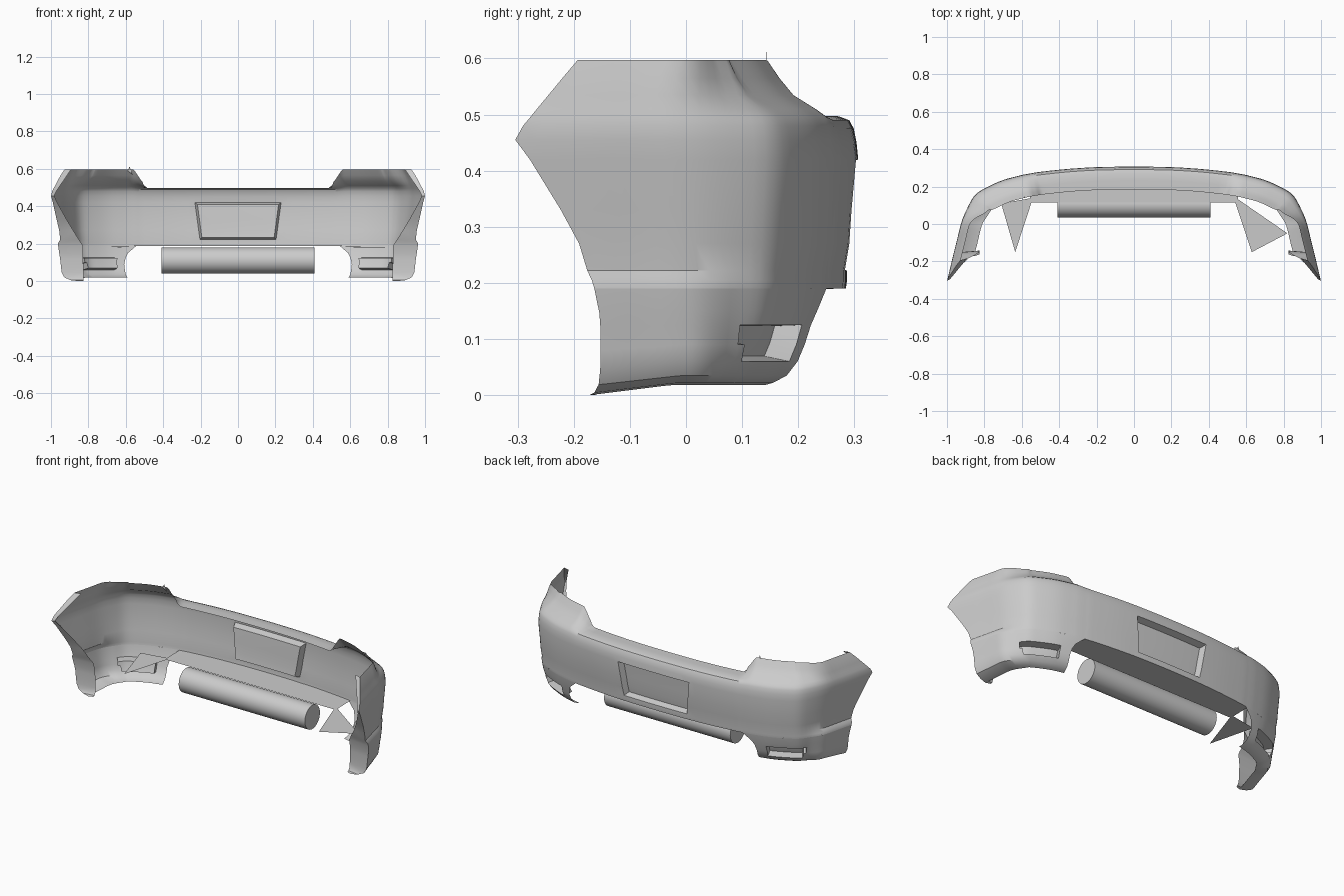
import bpy, bmesh, math
from mathutils import Vector

if "Cube" in bpy.data.objects:
    bpy.data.objects.remove(bpy.data.objects["Cube"])

# Half outline of the bumper seen from above (x, y), centre to wheel arch
PLAN = [(0, .307), (.11, .306), (.22, .303), (.36, .294), (.5, .279), (.545, .272),
        (.585, .265), (.62, .257), (.7, .235), (.78, .2), (.845, .16), (.885, .1),
        (.92, .02), (.945, -.08), (.97, -.18), (1, -.308)]
# Wheel arch edge: z -> y
ARCH = [(0, -.147), (.14, -.15), (.2, -.165), (.28, -.19), (.41, -.27), (.46, -.308),
        (.58, -.2), (.6, -.18)]
# Section rows: z at corner, z at centre, inset at rear, inset at side
UPPER = [(.19, .19, .022, .004), (.205, .205, .02, .006), (.222, .222, .02, .018),
         (.27, .27, .012, .016), (.33, .33, .008, .01), (.42, .42, 0, .003),
         (.455, .45, .003, 0), (.48, .475, .008, .002), (.495, .49, .016, .006),
         (.51, .497, .035, .012), (.535, .498, .075, .02), (.565, .498, .1, .03),
         (.597, .498, .122, .045)]
LOWER = [(.018, .12, .11), (.022, .105, .07), (.035, .08, .035), (.06, .06, .02),
         (.09, .047, .016), (.125, .038, .012), (.15, .03, .008), (.19, .022, .004)]


def lerp_table(tab, v):
    if v <= tab[0][0]:
        return tab[0][1]
    for (a, p), (b, q) in zip(tab, tab[1:]):
        if v <= b:
            return p + (q - p) * (v - a) / (b - a)
    return tab[-1][1]


def smooth(v):
    v = max(0, min(1, v))
    return v * v * (3 - 2 * v)


def plan(t):
    i = max(0, min(len(PLAN) - 2, int(t)))
    f = t - i
    g = lambda k: Vector(PLAN[min(k, len(PLAN) - 1)]) if k >= 0 else Vector((-PLAN[-k][0], PLAN[-k][1]))
    a, b, c, d = g(i - 1), g(i), g(i + 1), g(i + 2)
    m, n = (c - a) / 2, (d - b) / 2
    return ((2*f**3 - 3*f*f + 1) * b + (f**3 - 2*f*f + f) * m
            + (3*f*f - 2*f**3) * c + (f**3 - f*f) * n)


LAST = len(PLAN) - 1
SIDE = sorted((plan(k / 4).y, plan(k / 4).x) for k in range(40, LAST * 4 + 1))


def shell_point(t, z, zc, dr, ds):
    s, t = (-1 if t < 0 else 1), abs(t)
    p = plan(t)
    tan = (plan(min(t + .05, LAST)) - plan(max(t - .05, 0))).normalized()
    inward = Vector((tan.y, -tan.x))
    k = smooth((.2 - p.y) / .25)
    d = dr + (ds - dr) * k
    z = zc + (z - zc) * smooth((p.x - .5) / .09)
    if p.y < .1:
        p.y = .1 + (p.y - .1) * (.1 - lerp_table(ARCH, z)) / .408
        p.x = lerp_table(SIDE, p.y)
    if z < .19:
        z -= .018 * max(0, min(1, -p.y / .147)) * (.19 - z) / .172
    q = p + inward * d
    return Vector((s * q.x, q.y, z))


def make(name, verts, faces, mirror=False, edit=None, angle=35):
    bm = bmesh.new()
    vs = [bm.verts.new(v) for v in verts]
    for f in faces:
        bm.faces.new([vs[i] for i in f])
    if edit:
        edit(bm)
    me = bpy.data.meshes.new(name)
    bm.to_mesh(me)
    bm.free()
    ob = bpy.data.objects.new(name, me)
    bpy.context.collection.objects.link(ob)
    bpy.ops.object.select_all(action='DESELECT')
    ob.select_set(True)
    bpy.context.view_layer.objects.active = ob
    bpy.ops.object.shade_smooth_by_angle(angle=math.radians(angle))
    if mirror:
        ob.modifiers.new("mirror", 'MIRROR')
    return ob


def grid_faces(rows, cols):
    return [(j*cols + i, (j+1)*cols + i, (j+1)*cols + i + 1, j*cols + i + 1)
            for j in range(rows - 1) for i in range(cols - 1)]


def pocket(bm, test, rim, move):
    # Sink the chosen faces to form a recess
    bm.normal_update()
    region = [f for f in bm.faces if test(f.calc_center_median())]
    bmesh.ops.inset_region(bm, faces=region, thickness=rim, use_even_offset=True)
    for v in {v for f in region for v in f.verts}:
        v.co += Vector(move)


# Main outer shell with ledge, tail-light notches and plate recess
ts = [k / 3 for k in range(-LAST * 3, LAST * 3 + 1)]
verts = [shell_point(t, *r) for r in UPPER for t in ts]


def plate_recess(bm):
    for v in bm.verts:
        if .2 < abs(v.co.x) < .24 and v.co.z < .43:
            v.co.x *= 1 + .6 * (v.co.z - .34)
    pocket(bm, lambda c: abs(c.x) < .22 + .12 * (c.z - .34) and .222 < c.z < .42,
           .012, (0, -.035, 0))


make("bumper_shell", verts, grid_faces(len(UPPER), len(ts)), edit=plate_recess)

# Lower corners with a slot recess; inner end flares into the shell
START = [(.018, 7), (.1, 7), (.125, 6.8), (.15, 6.3), (.19, 5)]
n = 37
verts = []
for z, dr, ds in LOWER:
    t0 = lerp_table(START, z)
    for i in range(n):
        t = t0 + (8 - t0) * i / 4 if i < 4 else 8 + (LAST - 8) * (i - 4) / (n - 5)
        verts.append(shell_point(t, z, z, dr, ds))


def slot(bm):
    pocket(bm, lambda c: .1 < c.y < .205 and .06 < c.z < .125 and c.x > .66,
           .006, (-.025, -.045, .004))


make("lower_corner", verts, grid_faces(len(LOWER), n), mirror=True, edit=slot)

# Lip folding inward around the wheel arch
INNER = [(0, .825), (.19, .83), (.3, .9), (.41, .962), (.46, .985), (.6, .89)]
edge = [shell_point(LAST, z, z, a, b) for z, a, b in LOWER]
edge += [shell_point(LAST, *r) for r in UPPER[1:]]
verts = [v for e in edge for v in
         (e, Vector((min(e.x - .008, lerp_table(INNER, e.z)), e.y + .01, e.z)))]
make("arch_lip", verts, grid_faces(len(edge), 2), mirror=True)

# Flat floor panel under the centre
cols = [plan(k / 3) for k in range(0, 17)]
verts = [shell_point(k / 3, *UPPER[0]) for k in range(0, 17)]
verts += [Vector((v.x, .115, .187)) for v in verts]
make("floor_panel", verts, grid_faces(2, 17), mirror=True)

# Loose triangular brackets at the inner ends
make("bracket_right", [(.53, .15, .186), (.63, -.15, .18), (.82, -.05, .18)], [(0, 1, 2)])
make("bracket_left", [(-.54, .14, .186), (-.71, .11, .186), (-.635, -.15, .18)], [(0, 1, 2)])
make("corner_clip", [(-.59, .143, .59), (-.565, .145, .57), (-.58, .143, .612)], [(0, 1, 2)])

# Exhaust silencer
bpy.ops.mesh.primitive_cylinder_add(vertices=40, radius=.07, depth=.82,
                                    location=(0, .105, .11), rotation=(0, math.pi / 2, 0))
bpy.context.object.name = "silencer"
bpy.ops.object.shade_smooth_by_angle(angle=math.radians(35))
